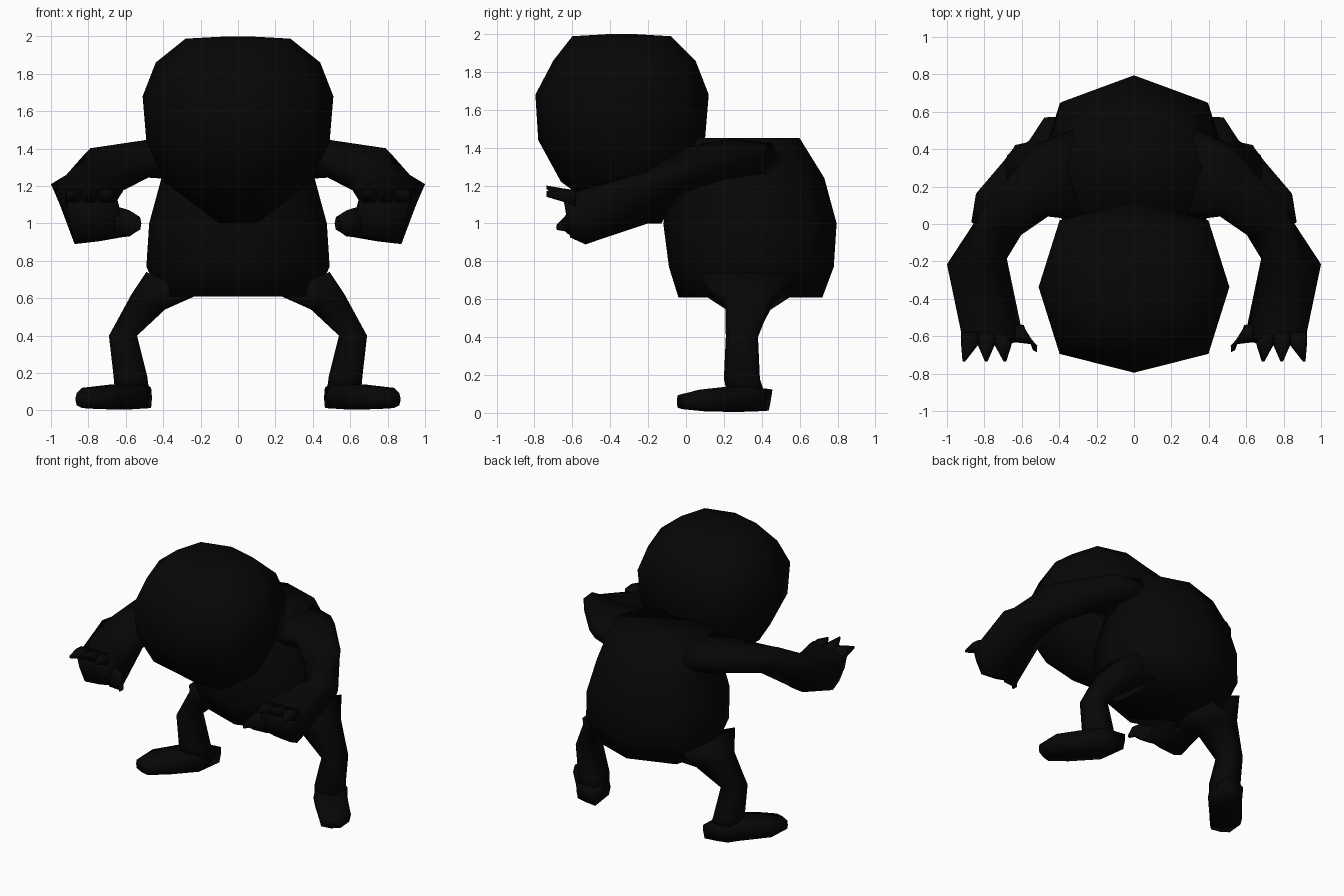
import bpy
import bmesh
from mathutils import Vector

black = bpy.data.materials.new("near_black")
black.diffuse_color = (0.002, 0.002, 0.002, 1)


def ring(c, w, h, k=0.76, m=None):
    """Eight-point section around c; k and m set how square the corners are."""
    c, w, h = Vector(c), Vector(w), Vector(h)
    m = m or k
    uv = [(1, 0), (k, m), (0, 1), (-k, m), (-1, 0), (-k, -m), (0, -1), (k, -m)]
    return [c + w * u + h * v for u, v in uv]


def loft(name, rings, side=1):
    """Skin a closed body through the rings, mirrored when side is -1."""
    bm = bmesh.new()
    rows = [[bm.verts.new((p.x * side, p.y, p.z)) for p in r] for r in rings]
    n = len(rows[0])
    for a, b in zip(rows, rows[1:]):
        for i in range(n):
            j = (i + 1) % n
            bm.faces.new((a[i], a[j], b[j], b[i]))
    bm.faces.new(rows[0])
    bm.faces.new(rows[-1])
    bmesh.ops.recalc_face_normals(bm, faces=bm.faces)
    me = bpy.data.meshes.new(name)
    bm.to_mesh(me)
    bm.free()
    me.materials.append(black)
    ob = bpy.data.objects.new(name, me)
    bpy.context.collection.objects.link(ob)
    me.shade_smooth()
    return ob


def stack(name, levels, k, m):
    """Body of horizontal sections: z, half width, front y, back y."""
    loft(name, [ring((0, (f + b) / 2, z), (w, 0, 0), (0, (b - f) / 2, 0), k, m)
                for z, w, f, b in levels])


# head, narrowing to the chin
stack("head", [(1.0, 0.10, -0.36, -0.13), (1.22, 0.39, -0.66, 0.0),
               (1.44, 0.49, -0.78, 0.10), (1.68, 0.51, -0.795, 0.12),
               (1.86, 0.44, -0.70, 0.05), (1.988, 0.28, -0.60, -0.08),
               (2.0, 0.06, -0.40, -0.28)], 0.78, 0.78)

# rounded torso
stack("torso", [(0.61, 0.42, -0.04, 0.72), (0.77, 0.49, -0.09, 0.78),
                (1.0, 0.475, -0.12, 0.795), (1.24, 0.41, -0.07, 0.73),
                (1.45, 0.36, 0.0, 0.60)], 0.81, 0.69)

for side, tag in ((1, "left"), (-1, "right")):
    # arm from shoulder to palm
    loft(tag + "_arm", [
        ring((0.29, 0.27, 1.34), (0, 0.25, 0), (0, 0, 0.108)),
        ring((0.49, 0.235, 1.345), (0.03, 0.195, 0), (0.01, 0, 0.10)),
        ring((0.71, 0.01, 1.285), (0.09, 0.08, 0), (0.08, 0, 0.117), 0.68),
        ring((0.84, -0.20, 1.14), (0.16, -0.015, 0.07), (-0.03, -0.03, 0.13), 0.6),
        ring((0.765, -0.56, 1.035), (0.137, 0, -0.02), (0.025, -0.03, 0.13), 0.97),
        ring((0.77, -0.63, 1.05), (0.135, 0, -0.02), (0.025, -0.02, 0.115), 0.92),
    ], side)
    # three short pointed fingers
    for i, (x, tip, z) in enumerate(((0.88, 0.91, 1.15), (0.79, 0.79, 1.19),
                                     (0.70, 0.69, 1.16))):
        loft(f"{tag}_finger_{i + 1}", [
            ring((x, -0.58, 1.13), (0.046, 0, 0), (0, 0, 0.045), 0.9),
            ring((x, -0.65, 1.15), (0.044, 0, 0), (0, 0, 0.035), 0.85),
            ring((tip, -0.735, z), (0.007, 0, 0), (0, 0, 0.01))], side)
    # curled thumb
    loft(tag + "_thumb", [
        ring((0.66, -0.58, 1.01), (0, 0.05, 0), (0, 0, 0.085)),
        ring((0.58, -0.59, 1.0), (0.01, 0.05, 0), (0, 0, 0.07)),
        ring((0.545, -0.62, 1.0), (0.028, 0.03, 0), (0, 0, 0.045)),
        ring((0.53, -0.68, 0.98), (0.01, 0.005, 0), (0, 0, 0.015))], side)
    # leg from broad hip to ankle
    loft(tag + "_leg", [
        ring((0.35, 0.33, 0.68), (0.14, 0, 0.06), (0, 0.245, 0), 0.92, 0.98),
        ring((0.48, 0.33, 0.58), (0.09, 0, 0.04), (0, 0.122, 0), 0.9, 0.95),
        ring((0.615, 0.295, 0.40), (0.075, 0, 0), (0, 0.085, 0), 0.85),
        ring((0.575, 0.295, 0.18), (0.09, 0, 0), (0, 0.095, 0), 0.85),
        ring((0.565, 0.32, 0.09), (0.092, 0, 0), (0, 0.10, 0), 0.85)], side)
    # foot turned outward, with a broad flat toe
    loft(tag + "_foot", [
        ring((0.55, 0.43, 0.068), (0.09, -0.018, 0), (0, 0.01, 0.058), 0.95),
        ring((0.59, 0.28, 0.075), (0.108, 0.055, 0), (0, 0, 0.07), 0.9),
        ring((0.74, 0.11, 0.067), (0.105, 0.052, 0), (0, 0, 0.06), 0.9),
        ring((0.80, -0.02, 0.06), (0.07, 0.028, 0), (0, 0, 0.04), 0.9, 0.8)], side)
